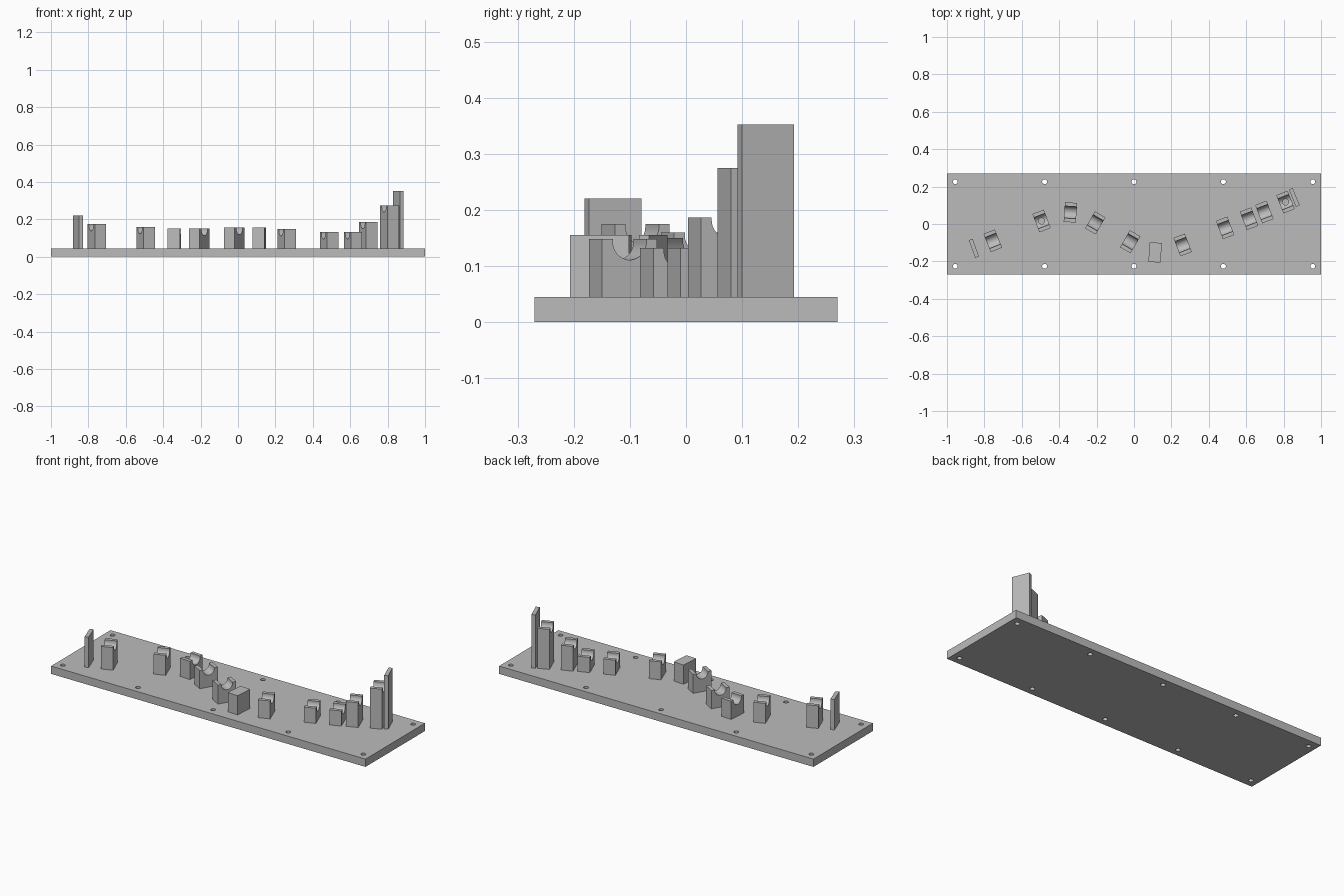
import bpy, bmesh, math

cube = bpy.data.objects.get("Cube")
if cube:
    bpy.data.objects.remove(cube, do_unlink=True)

grey = bpy.data.materials.new("light_grey")
grey.use_nodes = True
grey.diffuse_color = (0.5, 0.5, 0.5, 1)
grey.node_tree.nodes["Principled BSDF"].inputs["Base Color"].default_value = (0.5, 0.5, 0.5, 1)

BASE_TOP = 0.045
LENGTH, WIDTH = 0.065, 0.105      # block size along and across the groove
GROOVE_R, GROOVE_DROP = 0.032, 0.005


def extrude_profile(name, profile, length):
    """Extrude a (y, z) outline along x, centred on the origin."""
    bm = bmesh.new()
    face = bm.faces.new([bm.verts.new((-length / 2, y, z)) for y, z in profile])
    grown = bmesh.ops.extrude_face_region(bm, geom=[face])["geom"]
    moved = [v for v in grown if isinstance(v, bmesh.types.BMVert)]
    bmesh.ops.translate(bm, verts=moved, vec=(length, 0, 0))
    bmesh.ops.recalc_face_normals(bm, faces=bm.faces)
    mesh = bpy.data.meshes.new(name)
    bm.to_mesh(mesh)
    bm.free()
    mesh.materials.append(grey)
    obj = bpy.data.objects.new(name, mesh)
    bpy.context.collection.objects.link(obj)
    return obj


def box_profile(width, bottom, top):
    w = width / 2
    return [(-w, bottom), (w, bottom), (w, top), (-w, top)]


def saddle_profile(top):
    """Block outline with a round-bottomed channel in its top."""
    centre = top - GROOVE_DROP
    outline = box_profile(WIDTH, BASE_TOP, top)
    points = outline[:3] + [(GROOVE_R, top)]
    for i in range(25):
        a = math.pi * i / 24
        points.append((GROOVE_R * math.cos(a), centre - GROOVE_R * math.sin(a)))
    return points + [(-GROOVE_R, top), outline[3]]


def drill(obj, spots, radius, bottom, top):
    """Cut vertical round holes at the given (x, y) spots."""
    bm = bmesh.new()
    for x, y in spots:
        made = bmesh.ops.create_cone(bm, cap_ends=True, segments=24, radius1=radius,
                                     radius2=radius, depth=top - bottom)
        bmesh.ops.translate(bm, verts=made["verts"], vec=(x, y, (top + bottom) / 2))
    mesh = bpy.data.meshes.new("drill")
    bm.to_mesh(mesh)
    bm.free()
    mesh.materials.append(grey)
    cutter = bpy.data.objects.new("drill", mesh)
    cutter.hide_render = True
    bpy.context.collection.objects.link(cutter)
    mod = obj.modifiers.new("holes", "BOOLEAN")
    mod.operation, mod.solver, mod.object = "DIFFERENCE", "EXACT", cutter
    bpy.context.view_layer.objects.active = obj
    bpy.ops.object.modifier_apply(modifier=mod.name)
    bpy.data.objects.remove(cutter, do_unlink=True)


def smooth(obj):
    bpy.ops.object.select_all(action="DESELECT")
    obj.select_set(True)
    bpy.context.view_layer.objects.active = obj
    bpy.ops.object.shade_smooth_by_angle(angle=math.radians(30))


def place(obj, x, y, turn):
    obj.location = (x, y, 0)
    obj.rotation_euler.z = math.radians(turn)


# Base plate with mounting holes along both long edges
base = extrude_profile("base_plate", box_profile(0.54, 0, BASE_TOP), 2.0)
drill(base, [(i * 0.478, s * 0.226) for i in range(-2, 3) for s in (-1, 1)],
      0.013, -0.02, 0.07)
smooth(base)

# Grooved saddle blocks: x, y, turn, top height, drilled
saddles = [
    (-0.755, -0.09, 22, 0.175, False),
    (-0.494, 0.016, 21, 0.16, True),
    (-0.34, 0.062, -4, 0.15, False),
    (-0.207, 0.006, -30, 0.15, False),
    (-0.02, -0.095, -30, 0.155, False),
    (0.26, -0.112, 21, 0.148, False),
    (0.487, -0.021, 21, 0.132, False),
    (0.615, 0.028, 21, 0.132, False),
    (0.697, 0.064, 21, 0.187, False),
    (0.81, 0.117, 22, 0.275, True),
]
for i, (x, y, turn, top, drilled) in enumerate(saddles, 1):
    block = extrude_profile(f"saddle_block_{i}", saddle_profile(top), LENGTH)
    if drilled:
        drill(block, [(0, 0)], 0.016, 0.06, top + 0.02)
    smooth(block)
    place(block, x, y, turn)

# Plain block without a groove
plain = extrude_profile("plain_block", box_profile(WIDTH, BASE_TOP, 0.155), LENGTH)
place(plain, 0.113, -0.152, -4)

# Thin upright stops at both ends
for name, x, y, turn, top in (("right_end_stop", -0.856, -0.13, 20, 0.22),
                              ("left_end_stop", 0.857, 0.142, 22, 0.352)):
    stop = extrude_profile(name, box_profile(0.1, BASE_TOP, top), 0.022)
    place(stop, x, y, turn)
